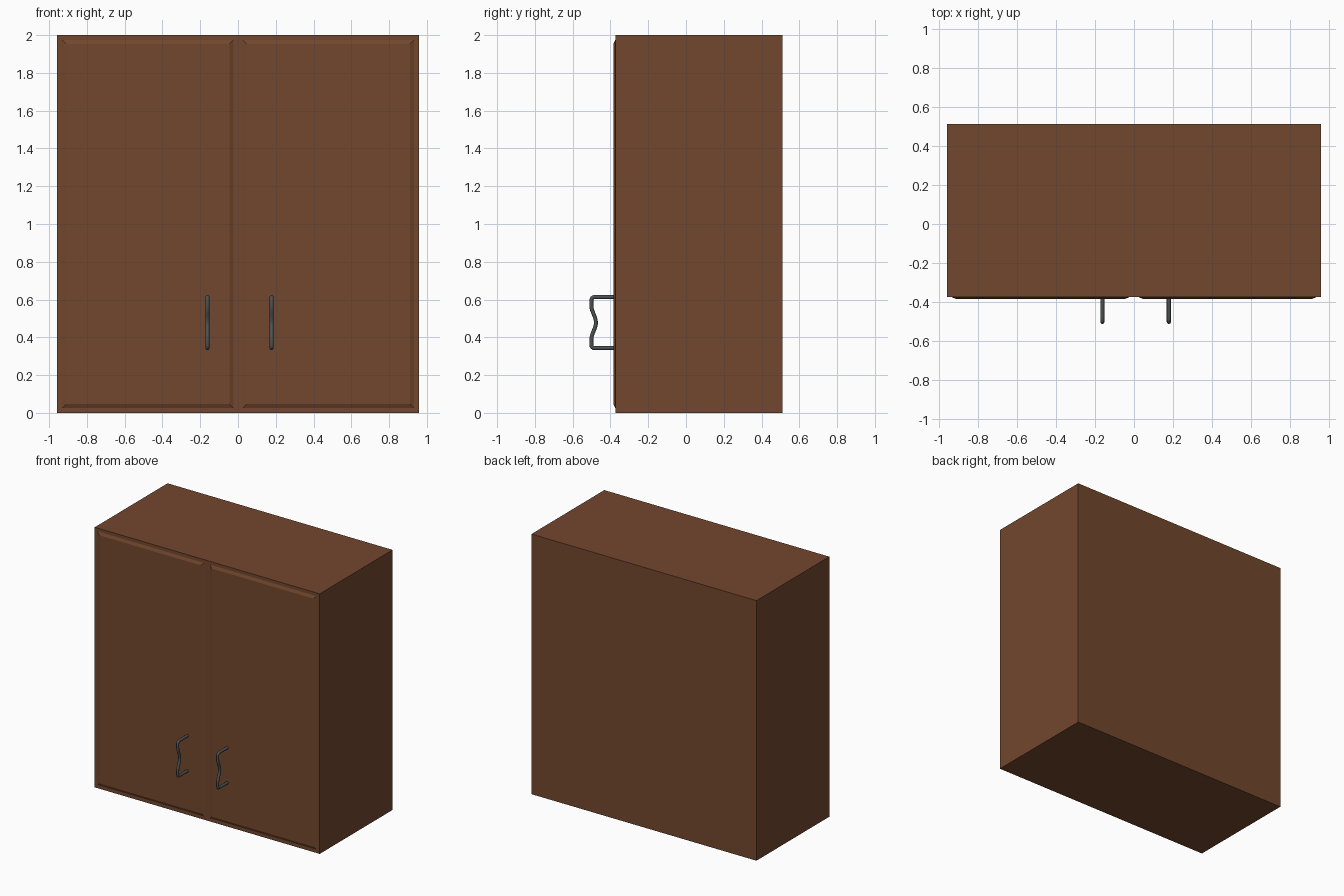
import bpy, bmesh, math

if "Cube" in bpy.data.objects:
    bpy.data.objects.remove(bpy.data.objects["Cube"])

W, FRONT, BACK, H = 0.957, -0.374, 0.511, 2.0


def material(name, rgb):
    m = bpy.data.materials.new(name)
    m.diffuse_color = (*rgb, 1)
    m.use_nodes = True
    m.node_tree.nodes["Principled BSDF"].inputs["Base Color"].default_value = m.diffuse_color
    return m


wood = material("brown wood", (0.17, 0.063, 0.027))
metal = material("dark grey metal", (0.075, 0.083, 0.086))


def mesh_object(name, bm, mat):
    bmesh.ops.recalc_face_normals(bm, faces=bm.faces)
    me = bpy.data.meshes.new(name)
    bm.to_mesh(me)
    bm.free()
    me.materials.append(mat)
    ob = bpy.data.objects.new(name, me)
    bpy.context.collection.objects.link(ob)
    return ob


# Cabinet box, with a raised chamfered panel on each door half
bm = bmesh.new()
xs = [-W, 0, W]
grid = {(x, y, z): bm.verts.new((x, y, z)) for x in xs for y in (FRONT, BACK) for z in (0, H)}


def face(*pts):
    return bm.faces.new([grid[p] for p in pts])


doors = []
for a, b in ((-W, 0), (0, W)):
    doors.append(face((a, FRONT, 0), (b, FRONT, 0), (b, FRONT, H), (a, FRONT, H)))
    face((b, BACK, 0), (a, BACK, 0), (a, BACK, H), (b, BACK, H))
    for z in (0, H):
        face((a, FRONT, z), (b, FRONT, z), (b, BACK, z), (a, BACK, z))
for x in (-W, W):
    face((x, FRONT, 0), (x, BACK, 0), (x, BACK, H), (x, FRONT, H))
bmesh.ops.recalc_face_normals(bm, faces=bm.faces)
bmesh.ops.inset_individual(bm, faces=doors, thickness=0.035)
bmesh.ops.inset_individual(bm, faces=doors, thickness=0.03, depth=0.01)
mesh_object("cabinet_with_doors", bm, wood)

# Handle path in the side plane (y, z): rounded corner, then a wavy grip
Z0, Z1, OUT, R = 0.343, 0.613, -0.501, 0.016
mid, half = (Z0 + Z1) / 2, (Z1 - Z0) / 2
upper = [(FRONT - 0.005, half)]
for i in range(5):
    t = math.radians(90 * i / 4)
    upper.append((OUT + R - R * math.sin(t), half - R + R * math.cos(t)))
for i in range(9):
    z = 0.09 * (1 - i / 8)
    upper.append((OUT + 0.024 * (1 + math.cos(math.pi * z / 0.09)) / 2, z))
path = upper + [(y, -z) for y, z in reversed(upper[:-1])]


def handle(name, x, radius=0.0105, sides=12):
    bm = bmesh.new()
    rings = []
    for i, (y, z) in enumerate(path):
        y0, z0 = path[max(i - 1, 0)]
        y1, z1 = path[min(i + 1, len(path) - 1)]
        length = math.hypot(y1 - y0, z1 - z0)
        ny, nz = -(z1 - z0) / length, (y1 - y0) / length
        ring = []
        for k in range(sides):
            t = 2 * math.pi * k / sides
            c = radius * math.cos(t)
            ring.append(bm.verts.new((x + radius * math.sin(t), y + ny * c, mid + z + nz * c)))
        rings.append(ring)
    for r, s in zip(rings, rings[1:]):
        for k in range(sides):
            n = (k + 1) % sides
            bm.faces.new((r[k], r[n], s[n], s[k]))
    bm.faces.new(rings[0])
    bm.faces.new(rings[-1])
    ob = mesh_object(name, bm, metal)
    bpy.ops.object.select_all(action='DESELECT')
    ob.select_set(True)
    bpy.context.view_layer.objects.active = ob
    bpy.ops.object.shade_smooth_by_angle(angle=math.radians(40))


handle("left_handle", -0.162)
handle("right_handle", 0.178)
